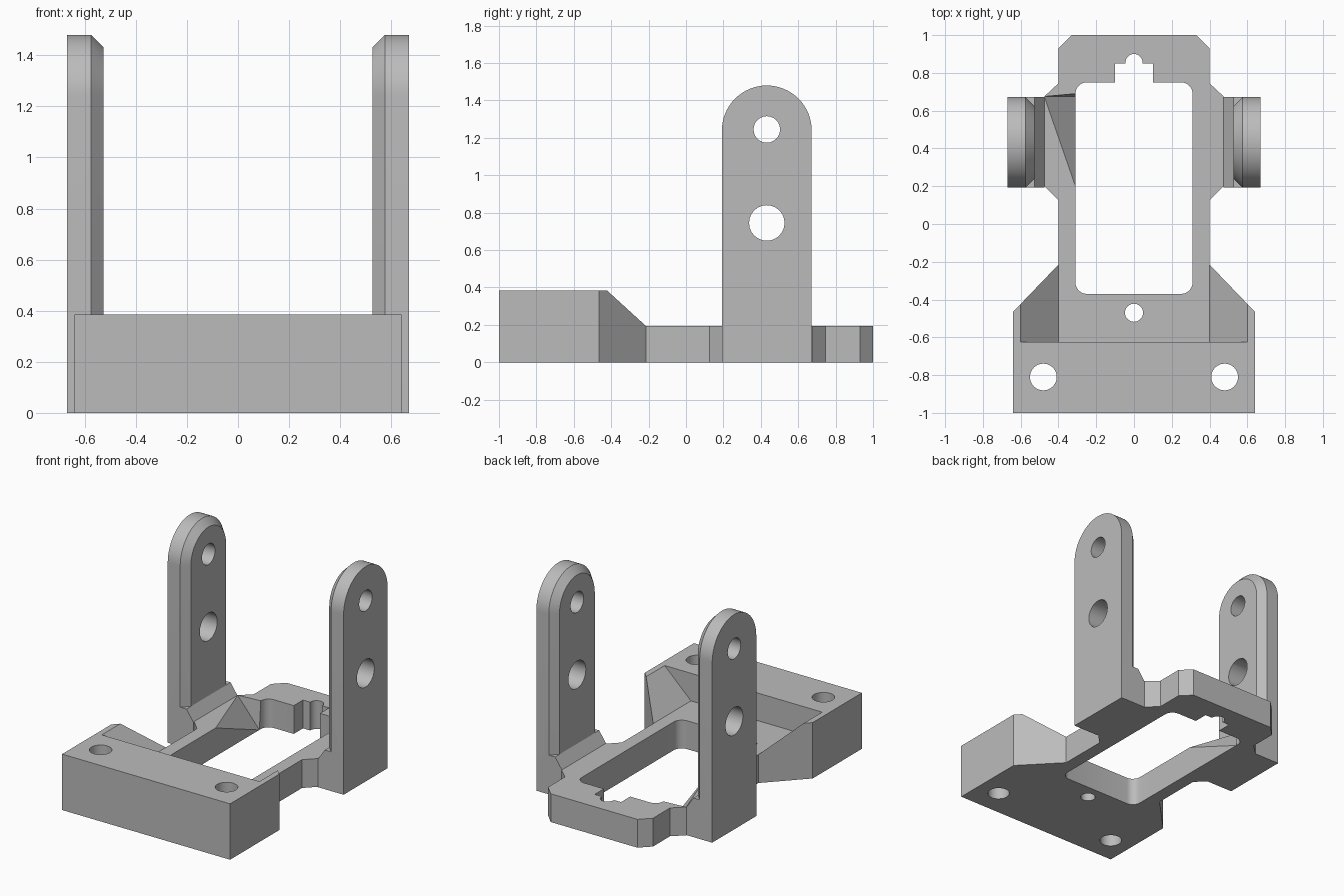
import bpy, bmesh, math
from mathutils import Vector

cube = bpy.data.objects.get("Cube")
if cube:
    bpy.data.objects.remove(cube, do_unlink=True)

grey = bpy.data.materials.new("plain_grey")
grey.use_nodes = True
colour = (0.5, 0.5, 0.5, 1)
grey.diffuse_color = colour
grey.node_tree.nodes["Principled BSDF"].inputs["Base Color"].default_value = colour


def make(name, loops):
    """Skin a stack of matching point loops and cap both ends."""
    bm = bmesh.new()
    rings = [[bm.verts.new(p) for p in loop] for loop in loops]
    n = len(rings[0])
    for a, b in zip(rings, rings[1:]):
        for i in range(n):
            j = (i + 1) % n
            bm.faces.new((a[i], a[j], b[j], b[i]))
    bm.faces.new(rings[0][::-1])
    bm.faces.new(rings[-1])
    bmesh.ops.recalc_face_normals(bm, faces=bm.faces[:])
    return finish(name, bm)


def finish(name, bm):
    me = bpy.data.meshes.new(name)
    bm.to_mesh(me)
    bm.free()
    me.materials.append(grey)
    ob = bpy.data.objects.new(name, me)
    bpy.context.collection.objects.link(ob)
    return ob


def prism(name, pts, lo, hi, axis="z"):
    place = {"x": lambda a, b, t: (t, a, b),
             "y": lambda a, b, t: (a, t, b),
             "z": lambda a, b, t: (a, b, t)}[axis]
    return make(name, [[place(a, b, t) for a, b in pts] for t in (lo, hi)])


def arc(cx, cy, r, start, end, steps):
    angles = [math.radians(start + (end - start) * i / steps) for i in range(steps + 1)]
    return [(cx + r * math.cos(a), cy + r * math.sin(a)) for a in angles]


def disc(cx, cy, r):
    return arc(cx, cy, r, 0, 345, 23)


def mirrored(half):
    return half + [(-x, y) for x, y in reversed(half)]


def cut(ob, cutter, operation="DIFFERENCE"):
    mod = ob.modifiers.new("cut", "BOOLEAN")
    mod.operation, mod.solver, mod.object = operation, "EXACT", cutter
    bpy.context.view_layer.objects.active = ob
    bpy.ops.object.modifier_apply(modifier=mod.name)
    bpy.data.objects.remove(cutter, do_unlink=True)


def smooth(ob):
    bpy.ops.object.select_all(action="DESELECT")
    ob.select_set(True)
    bpy.context.view_layer.objects.active = ob
    bpy.ops.object.shade_smooth_by_angle(angle=math.radians(30))


PLATE, BLOCK = 0.195, 0.385

# Frame: one outline, lowered to plate height behind the front block
outline = mirrored([(0.64, -1), (0.64, -0.465), (0.4, -0.215), (0.4, 0.125),
                    (0.475, 0.2), (0.475, 0.675), (0.4, 0.745), (0.4, 0.93), (0.33, 1)])
frame = prism("base_frame", outline, 0, BLOCK)
ramp = mirrored([(0.4, PLATE), (0.721, 0.5)])
cut(frame, prism("ramp_cutter", ramp, -0.625, 1.1, "y"))
cut(frame, prism("plate_cutter", mirrored([(0.9, -0.215), (0.9, 1.1)]), PLATE, 0.6))

# Central window with rounded corners, and the stepped notch behind it
window = mirrored(arc(0.25, -0.31, 0.06, -90, 0, 6) + arc(0.25, 0.69, 0.06, 0, 90, 6)
                  + [(0.1, 0.75), (0.1, 0.85), (0.045, 0.85)]
                  + arc(0, 0.855, 0.045, 0, 80, 6))
cut(frame, prism("window_cutter", window, -0.1, 0.6))

# Screw holes
for x, y, r in ((0, -0.47, 0.048), (0.48, -0.81, 0.071), (-0.48, -0.81, 0.071)):
    cut(frame, prism("hole_cutter", disc(x, y, r), -0.1, 0.6))

# Sloped relief in the right rail beside the window
apex = Vector((-0.475, 0.675, PLATE))
corners = [Vector(p) for p in ((-0.31, 0.2, PLATE), (-0.31, 0.675, 0), (-0.31, 0.69, PLATE))]
corners = [apex + (p - apex) * 1.05 for p in corners]
lift = Vector((0, 0, 0.1))
bm = bmesh.new()
for p in [apex, apex + lift] + corners + [corners[0] + lift, corners[2] + lift]:
    bm.verts.new(p)
bmesh.ops.convex_hull(bm, input=bm.verts[:])
bmesh.ops.recalc_face_normals(bm, faces=bm.faces[:])
cut(frame, finish("relief_cutter", bm))
smooth(frame)

# Upright arms: round-topped, bevelled on the inner side, with a sloped foot
MID, HALF, TOP = 0.432, 0.24, 1.24


def arm_loop(x, inset):
    r = HALF - inset
    pts = [(MID + r, 0)] + arc(MID, TOP, r, 0, 180, 32) + [(MID - r, 0)]
    return [(x, y, z) for y, z in pts]


for side, s in (("left", 1), ("right", -1)):
    arm = make(side + "_arm", [arm_loop(s * 0.67, 0), arm_loop(s * 0.575, 0),
                               arm_loop(s * 0.527, 0.048)])
    foot = [(s * x, z) for x, z in ((0.475, 0), (0.475, PLATE), (0.527, 0.27),
                                    (0.6, 0.27), (0.6, 0))]
    cut(arm, prism("foot", foot, MID - HALF, MID + HALF, "y"), "UNION")
    for z, r in ((1.245, 0.071), (0.745, 0.095)):
        cut(arm, prism("pin_cutter", disc(MID, z, r), s * 0.4, s * 0.8, "x"))
    smooth(arm)
